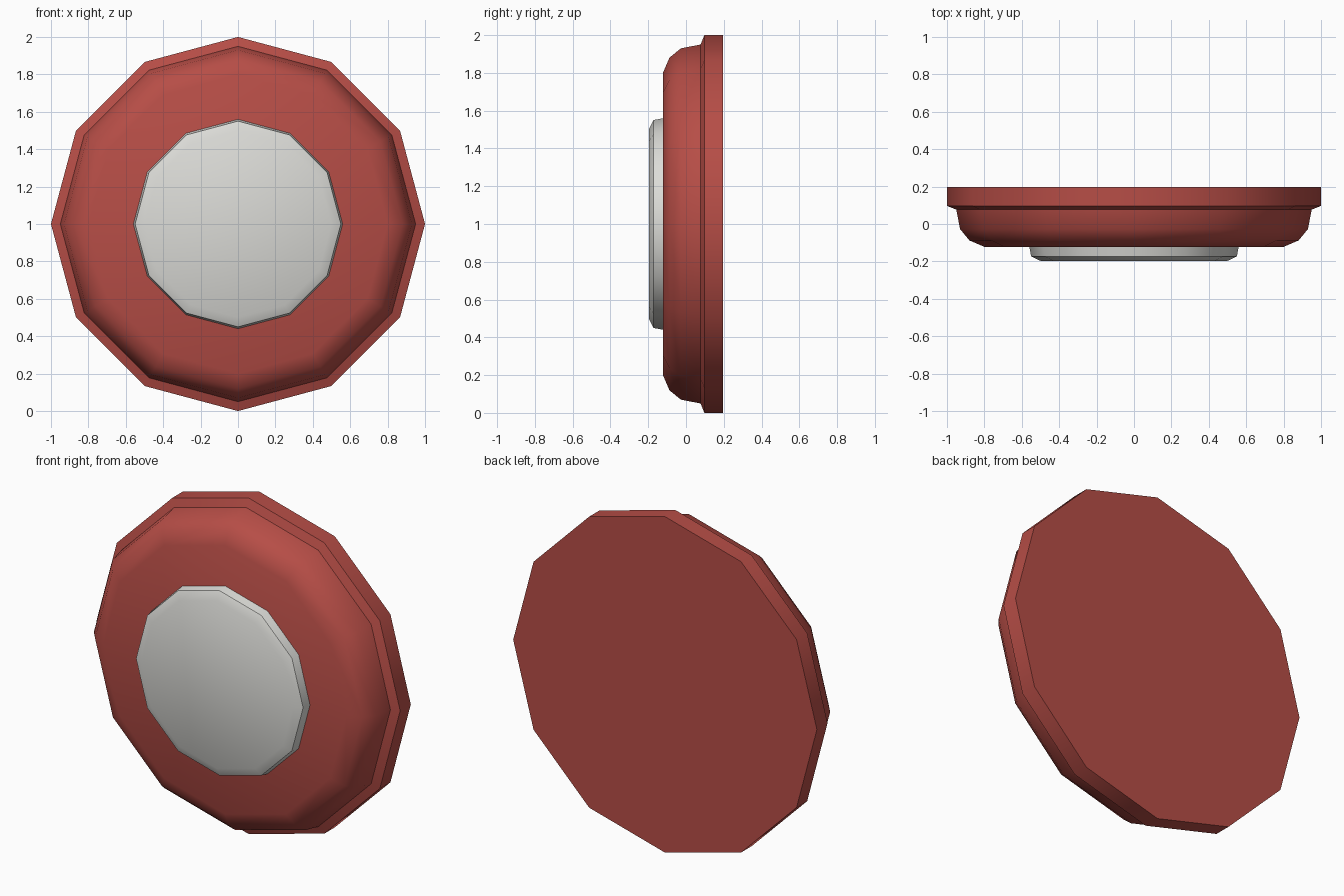
import bpy, bmesh, math

if "Cube" in bpy.data.objects:
    bpy.data.objects.remove(bpy.data.objects["Cube"])

SIDES = 12


def material(name, rgb):
    m = bpy.data.materials.new(name)
    m.diffuse_color = (*rgb, 1)
    m.use_nodes = True
    m.node_tree.nodes["Principled BSDF"].inputs["Base Color"].default_value = m.diffuse_color
    return m


def turned_disc(name, profile, mat):
    """Turn (radius, y) points, listed back to front, around the y axis and cap both ends."""
    bm = bmesh.new()
    rings = []
    for r, y in profile:
        ring = []
        for i in range(SIDES):
            a = 2 * math.pi * i / SIDES
            ring.append(bm.verts.new((r * math.cos(a), y, 1 + r * math.sin(a))))
        rings.append(ring)
    for a, b in zip(rings, rings[1:]):
        for i in range(SIDES):
            j = (i + 1) % SIDES
            bm.faces.new((a[i], a[j], b[j], b[i]))
    bm.faces.new(rings[0])
    bm.faces.new(rings[-1])
    bmesh.ops.recalc_face_normals(bm, faces=bm.faces)
    mesh = bpy.data.meshes.new(name)
    bm.to_mesh(mesh)
    bm.free()
    mesh.materials.append(mat)
    ob = bpy.data.objects.new(name, mesh)
    bpy.context.collection.objects.link(ob)
    bpy.ops.object.select_all(action='DESELECT')
    ob.select_set(True)
    bpy.context.view_layer.objects.active = ob
    bpy.ops.object.shade_smooth_by_angle(angle=math.radians(35))
    return ob


red = material("red", (0.47, 0.075, 0.062))
silver = material("light_grey", (0.71, 0.71, 0.68))

# Base plate with a stepped rim and rounded front shoulder
turned_disc("base_housing", [(1.0, 0.197), (1.0, 0.097), (0.95, 0.077), (0.93, -0.027),
                             (0.88, -0.088), (0.80, -0.122)], red)

# Raised centre button with a bevelled edge, seated on the housing
turned_disc("centre_button", [(0.56, -0.12), (0.55, -0.173), (0.50, -0.197)], silver)
